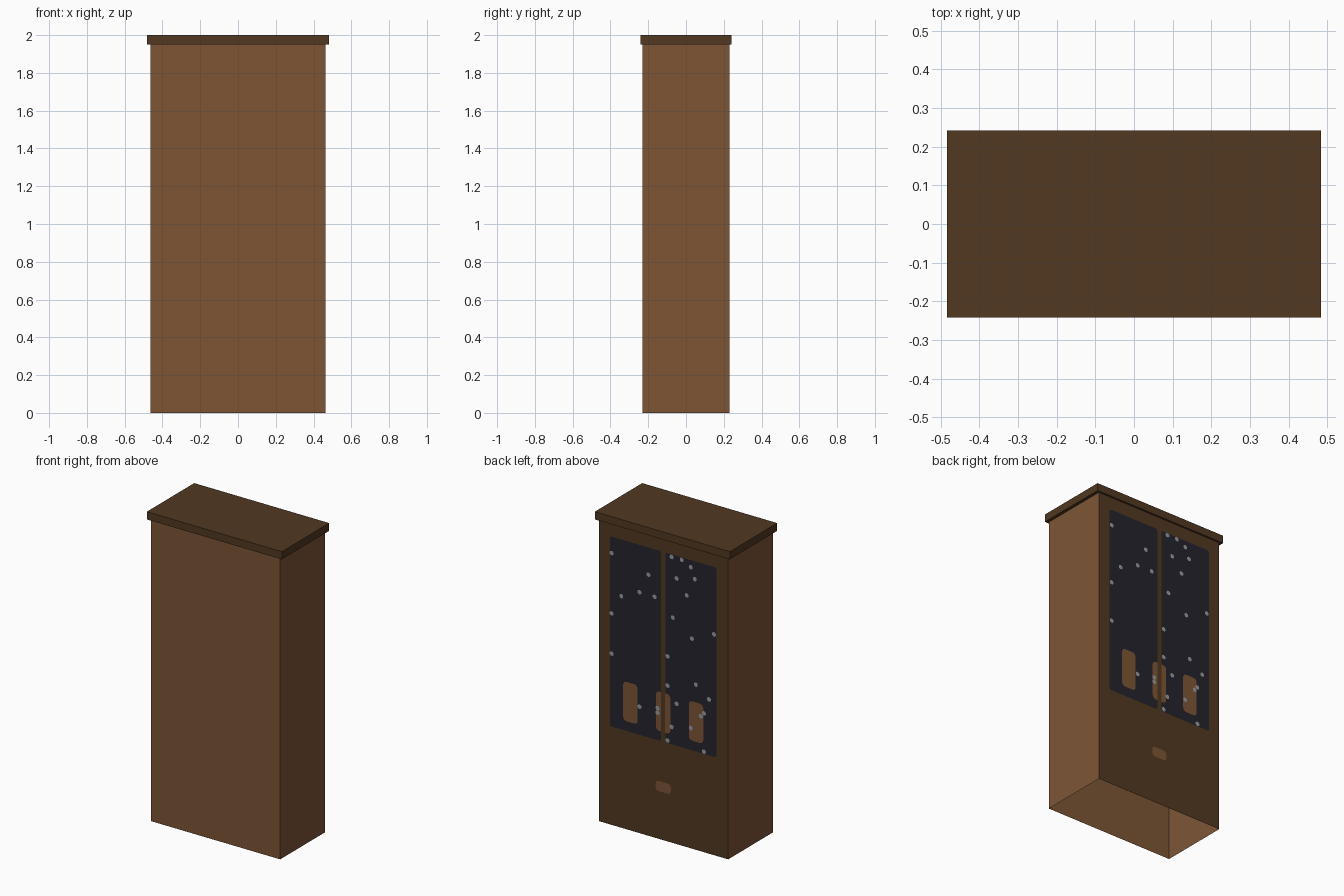
import bpy, bmesh, math

if "Cube" in bpy.data.objects:
    bpy.data.objects.remove(bpy.data.objects["Cube"])

BACK = 0.23      # y of the decorated back face
HALF_W = 0.463


def material(name, rgb):
    m = bpy.data.materials.new(name)
    m.diffuse_color = (*rgb, 1.0)
    m.use_nodes = True
    m.node_tree.nodes["Principled BSDF"].inputs["Base Color"].default_value = m.diffuse_color
    return m


wood = material("mid_brown_wood", (0.205, 0.091, 0.036))
dark = material("dark_brown_wood", (0.084, 0.040, 0.016))
glass = material("dark_glass", (0.017, 0.017, 0.026))
pale = material("pale_grey", (0.30, 0.33, 0.36))


def finish(name, bm, *mats):
    mesh = bpy.data.meshes.new(name)
    bm.to_mesh(mesh)
    bm.free()
    ob = bpy.data.objects.new(name, mesh)
    for m in mats:
        mesh.materials.append(m)
    bpy.context.collection.objects.link(ob)
    return ob


def box(bm, sx, sy, z0, z1):
    bmesh.ops.create_cube(bm, size=1)
    for v in bm.verts:
        v.co.x *= sx * 2
        v.co.y *= sy * 2
        v.co.z = z1 if v.co.z > 0 else z0


def flat_face(bm, points, lift):
    """Flat outline on the back face, facing +y."""
    f = bm.faces.new([bm.verts.new((x, BACK + lift, z)) for x, z in points])
    f.normal_update()
    if f.normal.y < 0:
        f.normal_flip()


def rounded_rect(x0, x1, z0, z1, r, steps=4):
    pts = []
    corners = [(x1 - r, z1 - r), (x0 + r, z1 - r), (x0 + r, z0 + r), (x1 - r, z0 + r)]
    for i, (cx, cz) in enumerate(corners):
        for k in range(steps + 1):
            a = math.pi / 2 * (i + k / steps)
            pts.append((cx + r * math.cos(a), cz + r * math.sin(a)))
    return pts


# Cabinet shell: open underneath, dark on the back side
bm = bmesh.new()
box(bm, HALF_W, BACK, 0, 1.95)
bm.normal_update()
bmesh.ops.delete(bm, geom=[f for f in bm.faces if abs(f.normal.z) > 0.5], context='FACES')
for f in bm.faces:
    f.material_index = 1 if f.normal.y > 0.5 else 0
finish("cabinet_body", bm, wood, dark)

# Overhanging top board
bm = bmesh.new()
box(bm, 0.483, 0.242, 1.95, 2.0)
finish("top_board", bm, dark)

# Two glass door panels
bm = bmesh.new()
for x0, x1 in ((0.015, 0.382), (-0.382, -0.015)):
    flat_face(bm, rounded_rect(x0, x1, 0.637, 1.865, 0.014), 0.002)
finish("door_panels", bm, glass)

# Wooden blocks seen behind the panels, and the drawer pull
bm = bmesh.new()
for cx in (-0.235, 0, 0.235):
    flat_face(bm, rounded_rect(cx - 0.052, cx + 0.052, 0.70, 0.955, 0.025), 0.003)
finish("wooden_blocks", bm, wood)
bm = bmesh.new()
flat_face(bm, rounded_rect(-0.054, 0.054, 0.31, 0.375, 0.02), 0.002)
finish("drawer_pull", bm, wood)

# Centre strip between the doors
bm = bmesh.new()
flat_face(bm, [(-0.015, 0.637), (0.015, 0.637), (0.015, 1.865), (-0.015, 1.865)], 0.005)
finish("centre_strip", bm, dark)

# Pale specks scattered over the panels
specks = [(.368, 1.76), (.105, 1.69), (.299, 1.50), (.169, 1.56), (.061, 1.56),
          (.368, 1.37), (.368, 1.11), (-.061, 1.85), (-.133, 1.85), (-.198, 1.82),
          (-.097, 1.72), (-.227, 1.75), (-.169, 1.63), (-.069, 1.46), (-.206, 1.36),
          (-.364, 1.43), (-.032, 1.20), (-.032, 1.01), (-.234, 1.07), (-.328, 1.00),
          (-.097, .91), (.169, .82), (.04, .845), (.04, .815), (-.292, .90),
          (-.27, .875), (-.061, .75), (-.198, .78), (-.032, .655), (-.292, .652)]
bm = bmesh.new()
for i, (x, z) in enumerate(specks):
    flat_face(bm, [(x + 0.015 * math.cos(math.pi * (k + .5) / 4),
                    z + 0.015 * math.sin(math.pi * (k + .5) / 4)) for k in range(8)],
              0.004 + 0.0002 * (i % 2))
finish("specks", bm, pale)
